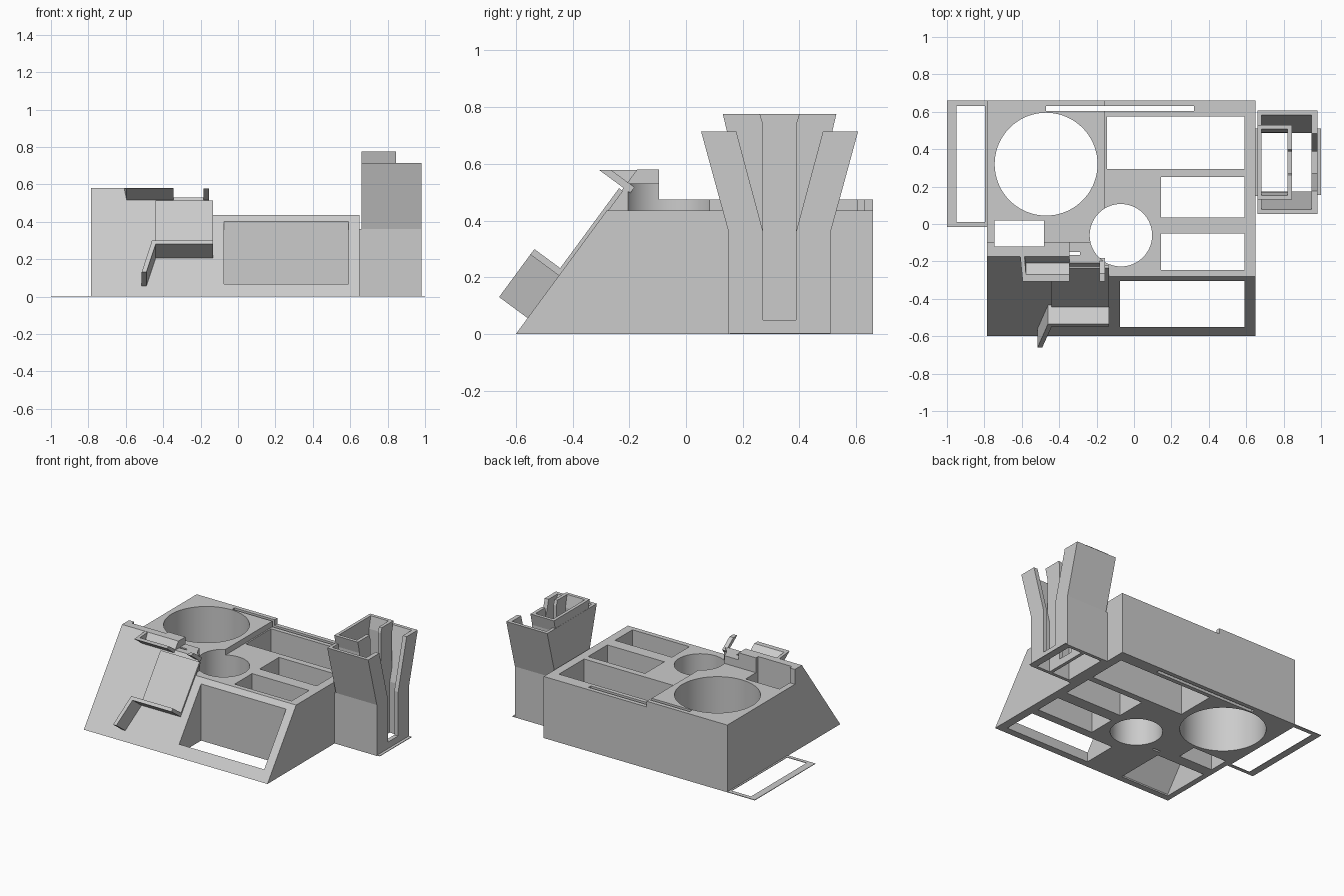
import bpy, bmesh, math
from mathutils import Vector

cube = bpy.data.objects.get("Cube")
if cube:
    bpy.data.objects.remove(cube, do_unlink=True)

grey = bpy.data.materials.new("light_grey_plastic")
grey.use_nodes = True
grey.diffuse_color = (0.6, 0.6, 0.6, 1)
grey.node_tree.nodes["Principled BSDF"].inputs["Base Color"].default_value = (0.6, 0.6, 0.6, 1)

# Slanted front: bottom edge and unit direction up the slope
FRONT, UY, UZ = -0.6, 0.593, 0.805


def side(a, b, t):       # profile in y/z, extruded along x
    return Vector((t, a, b))


def plan(a, b, t):       # profile in x/y, extruded along z
    return Vector((a, b, t))


def slope(a, b, t):      # profile in x/distance up the slope, extruded outwards
    return Vector((a, FRONT + UY * b - UZ * t, UZ * b + UY * t))


def prism(name, pts, lo, hi, frame, top=None):
    bm = bmesh.new()
    rings = [[bm.verts.new(frame(a, b, t)) for a, b in pts] for t in (lo, hi)]
    bm.faces.new(rings[0])
    bm.faces.new(rings[1])
    n = len(pts)
    for i in range(n):
        j = (i + 1) % n
        bm.faces.new((rings[0][i], rings[0][j], rings[1][j], rings[1][i]))
    if top is not None:
        bmesh.ops.bisect_plane(bm, geom=bm.verts[:] + bm.edges[:] + bm.faces[:],
                               plane_co=(0, 0, top), plane_no=(0, 0, 1), clear_outer=True)
        bmesh.ops.holes_fill(bm, edges=[e for e in bm.edges if e.is_boundary])
    bmesh.ops.recalc_face_normals(bm, faces=bm.faces[:])
    mesh = bpy.data.meshes.new(name)
    bm.to_mesh(mesh)
    bm.free()
    mesh.materials.append(grey)
    obj = bpy.data.objects.new(name, mesh)
    bpy.context.collection.objects.link(obj)
    return obj


def rect(x0, x1, y0, y1):
    return [(x0, y0), (x1, y0), (x1, y1), (x0, y1)]


def circle(x, y, r, n=72):
    return [(x + r * math.cos(i * math.tau / n), y + r * math.sin(i * math.tau / n)) for i in range(n)]


def combine(target, other, operation):
    mod = target.modifiers.new("bool", "BOOLEAN")
    mod.operation, mod.solver, mod.object = operation, "EXACT", other
    bpy.context.view_layer.objects.active = target
    bpy.ops.object.modifier_apply(modifier=mod.name)
    bpy.data.objects.remove(other, do_unlink=True)


def cut(target, pts, lo, hi, frame):
    cutter = prism("cutter", pts, lo, hi, frame)
    cutter.hide_render = True
    combine(target, cutter, "DIFFERENCE")


def on_slope(z):
    return (FRONT + z * UY / UZ, z)


# Main tray with its raised left half and the ridge at the top of the slope
tray = prism("organizer_tray", [(FRONT, 0), (0.66, 0), (0.66, 0.435), on_slope(0.435)], -0.785, 0.65, side)
for right, height in ((-0.345, 0.58), (-0.155, 0.53)):
    raised = prism("raised_part", [(FRONT, 0), (0.66, 0), (0.66, 0.475), (-0.095, 0.475),
                                   (-0.095, height), on_slope(height)], -0.785, right, side)
    combine(tray, raised, "UNION")

# Compartments, cups and slots, all open through the base
for opening in (
    rect(-0.145, 0.59, 0.295, 0.575),
    rect(0.145, 0.59, 0.035, 0.25),
    rect(0.145, 0.59, -0.245, -0.05),
    rect(-0.075, 0.59, -0.55, -0.305),
    rect(-0.745, -0.48, -0.12, 0.02),
    rect(-0.47, 0.32, 0.605, 0.63),
    rect(-0.345, -0.29, -0.165, -0.15),
    circle(-0.47, 0.32, 0.275),
    circle(-0.07, -0.06, 0.167),
):
    cut(tray, opening, -0.1, 0.9, plan)

# Hollow beneath the phone rest
cut(tray, [(-0.555, -0.1), (-0.555, 0.01), (-0.2, 0.485), (-0.2, -0.1)], -0.745, -0.365, side)

# Phone rest on the slope: backing pad, lower ledge, upper hook and small tab
prism("phone_backing_pad", rect(-0.44, -0.135, 0.27, 0.63), -0.005, 0.012, slope)
prism("phone_lower_ledge", [(-0.135, 0.256), (-0.135, 0.28), (-0.46, 0.28), (-0.515, 0.07),
                            (-0.49, 0.07), (-0.44, 0.256)], -0.005, 0.125, slope)
prism("phone_upper_hook", [(-0.345, 0.64), (-0.345, 0.662), (-0.578, 0.662), (-0.588, 0.74),
                           (-0.612, 0.74), (-0.595, 0.64)], -0.005, 0.115, slope, top=0.579)
prism("phone_upper_tab", rect(-0.185, -0.155, 0.64, 0.665), -0.03, 0.115, slope, top=0.579)


# Flared pen holder on the right; half profiles are mirrored about its middle
MID = 0.33


def flare(half, bottom, bend, half_top, top):
    right = [(MID + half, bottom), (MID + half, bend), (MID + half_top, top)]
    return right + [(2 * MID - y, z) for y, z in reversed(right)]


holder = prism("pen_holder", flare(0.18, 0, 0.36, 0.277, 0.715), 0.65, 0.98, side)
cut(holder, rect(0.645, 0.66, 0, 0.7), 0.36, 0.9, plan)
cut(holder, flare(0.157, -0.1, 0.36, 0.257, 0.73), 0.682, 0.95, side)
cut(holder, flare(0.058, 0.05, 0.36, 0.157, 0.73), 0.93, 1.0, side)

# Inner holder sleeve with a slotted divider
sleeve = prism("inner_pen_sleeve", flare(0.18, 0, 0.69, 0.2, 0.775), 0.661, 0.845, side)
cut(sleeve, flare(0.158, -0.1, 0.69, 0.18, 0.79), 0.683, 0.822, side)
cut(sleeve, flare(0.058, 0.05, 0.74, 0.074, 0.79), 0.81, 0.9, side)

# Thin flanges lying at the base
flange = prism("left_base_frame", rect(-1.0, -0.78, -0.015, 0.66), 0, 0.004, plan)
cut(flange, rect(-0.95, -0.797, 0.01, 0.63), -0.1, 0.1, plan)
prism("right_base_flange", rect(0.97, 1.0, 0.155, 0.51), 0, 0.004, plan)

# Smooth the round cups, keep every other edge sharp
bpy.ops.object.select_all(action="DESELECT")
tray.select_set(True)
bpy.context.view_layer.objects.active = tray
bpy.ops.object.shade_smooth_by_angle(angle=math.radians(30))
